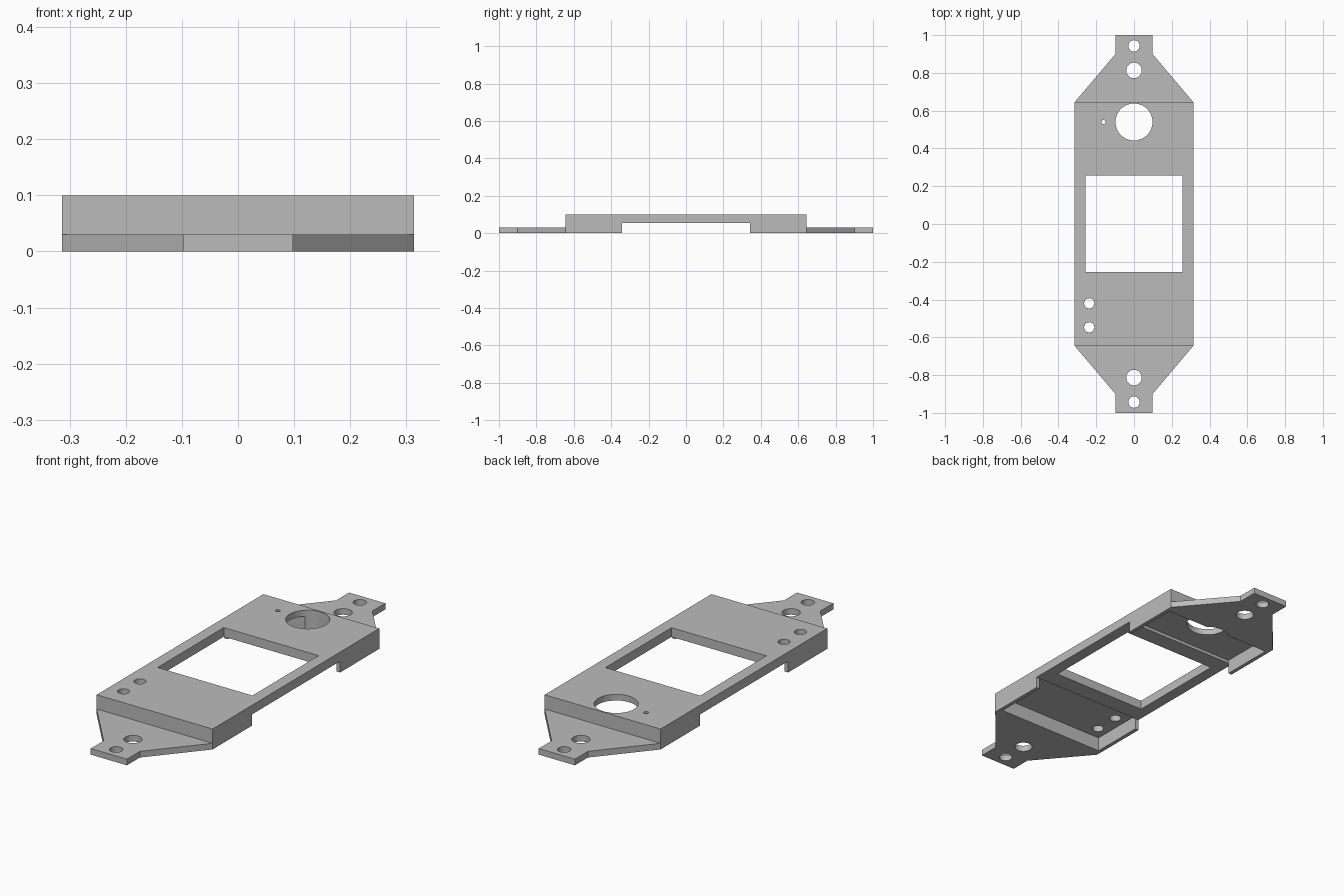
import bpy, bmesh

if "Cube" in bpy.data.objects:
    bpy.data.objects.remove(bpy.data.objects["Cube"], do_unlink=True)

grey = bpy.data.materials.new("plain_grey")
grey.use_nodes = True
grey.diffuse_color = (0.5, 0.5, 0.5, 1)
grey.node_tree.nodes["Principled BSDF"].inputs["Base Color"].default_value = (0.5, 0.5, 0.5, 1)

HALF_W, END_Y, NOTCH_Y = 0.314, 0.645, 0.342
TOP, FLAP_T = 0.10, 0.03


def prism(name, outline, z0, z1):
    """Extrude a flat outline between two heights."""
    bm = bmesh.new()
    face = bm.faces.new([bm.verts.new((x, y, z0)) for x, y in outline])
    out = bmesh.ops.extrude_face_region(bm, geom=[face])
    for v in out["geom"]:
        if isinstance(v, bmesh.types.BMVert):
            v.co.z = z1
    bmesh.ops.recalc_face_normals(bm, faces=bm.faces)
    mesh = bpy.data.meshes.new(name)
    bm.to_mesh(mesh)
    bm.free()
    mesh.materials.append(grey)
    ob = bpy.data.objects.new(name, mesh)
    bpy.context.collection.objects.link(ob)
    return ob


def box(name, x0, x1, y0, y1, z0, z1):
    return prism(name, [(x0, y0), (x1, y0), (x1, y1), (x0, y1)], z0, z1)


def drill(x, y, r):
    bpy.ops.mesh.primitive_cylinder_add(vertices=48, radius=r, depth=1, location=(x, y, 0))
    return bpy.context.object


def cut(target, cutters):
    """Subtract the cutters, bake the result and discard the cutters."""
    for c in cutters:
        c.hide_render = True
        mod = target.modifiers.new("cut", 'BOOLEAN')
        mod.operation, mod.solver, mod.object = 'DIFFERENCE', 'EXACT', c
    bpy.context.view_layer.update()
    deps = bpy.context.evaluated_depsgraph_get()
    mesh = bpy.data.meshes.new_from_object(target.evaluated_get(deps))
    target.modifiers.clear()
    target.data = mesh
    mesh.materials.clear()
    mesh.materials.append(grey)
    for p in mesh.polygons:
        p.material_index = 0
    for c in cutters:
        bpy.data.objects.remove(c, do_unlink=True)


# Raised plate: side notches, window, hollow underside and holes
plate = box("raised_plate", -HALF_W, HALF_W, -END_Y, END_Y, 0, TOP)
cutters = [
    box("notch_cutter", -0.5, 0.5, -NOTCH_Y, NOTCH_Y, -0.1, 0.055),
    box("window_cutter", -0.257, 0.257, -0.255, 0.257, -0.1, 0.2),
]
for lo, hi in ((-0.612, -NOTCH_Y), (NOTCH_Y, 0.612)):
    cutters.append(box("pocket_cutter", -0.295, 0.295, lo, hi, -0.1, 0.07))
for hole in ((0, 0.54, 0.098), (-0.162, 0.54, 0.011),
             (-0.237, -0.42, 0.027), (-0.237, -0.547, 0.027)):
    cutters.append(drill(*hole))
cut(plate, cutters)

# Tapered mounting flaps at both ends, each with two screw holes
for name, s in (("front_flap", -1), ("back_flap", 1)):
    half = [(HALF_W, END_Y), (0.098, 0.9), (0.098, 1)]
    outline = half + [(-x, y) for x, y in reversed(half)]
    flap = prism(name, [(x, s * y) for x, y in outline], 0, FLAP_T)
    cut(flap, [drill(0, s * 0.943, 0.03), drill(0, s * 0.813, 0.041)])
